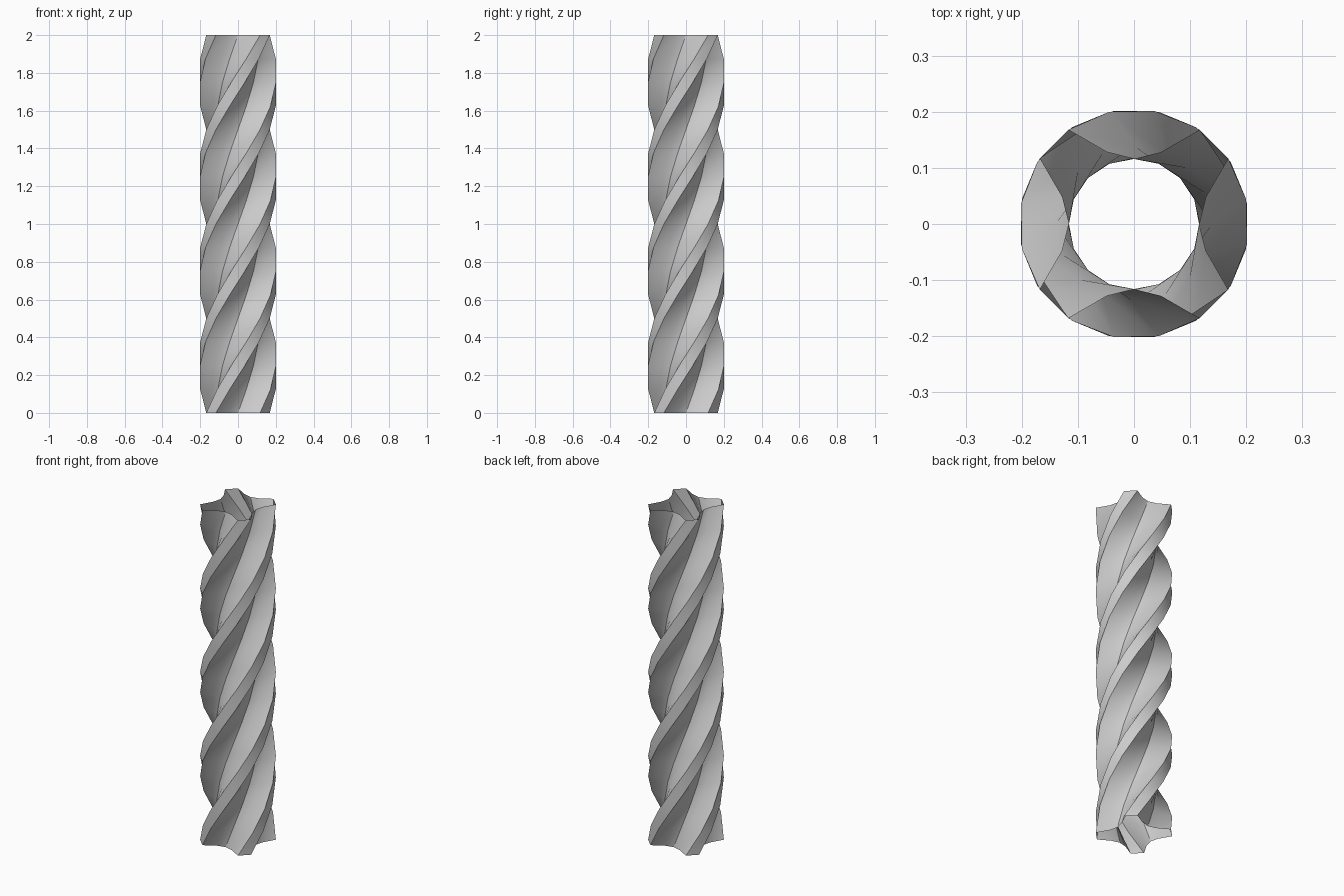
import bpy, bmesh, math
from mathutils import Matrix, Vector

if "Cube" in bpy.data.objects:
    bpy.data.objects.remove(bpy.data.objects["Cube"])

HEIGHT, STEPS = 2.0, 16          # one full turn in 16 steps

# One flute of the section: ridge corner, hollow, ridge corner (repeated 4 times)
flute = [(0.117, 0.168), (0.048, 0.128), (0.0, 0.116), (-0.048, 0.128), (-0.117, 0.168)]
section = [Matrix.Rotation(k * math.pi / 2, 3, 'Z') @ Vector((x, y, 0))
           for k in range(4) for x, y in flute]

# Sweep the section upwards while turning it counter-clockwise; both ends stay open
bm = bmesh.new()
rings = []
for i in range(STEPS + 1):
    t = i / STEPS
    turn = Matrix.Rotation(t * 2 * math.pi, 3, 'Z')
    rings.append([bm.verts.new(turn @ p + Vector((0, 0, HEIGHT * t))) for p in section])

n = len(section)
for low, high in zip(rings, rings[1:]):
    for j in range(n):
        k = (j + 1) % n
        bm.faces.new((low[j], low[k], high[k], high[j]))

mesh = bpy.data.meshes.new("twisted_column")
bm.to_mesh(mesh)
bm.free()
column = bpy.data.objects.new("twisted_column", mesh)
bpy.context.collection.objects.link(column)

# Smooth hollows, sharp ridge edges
bpy.context.view_layer.objects.active = column
column.select_set(True)
bpy.ops.object.shade_smooth_by_angle(angle=math.radians(30))
